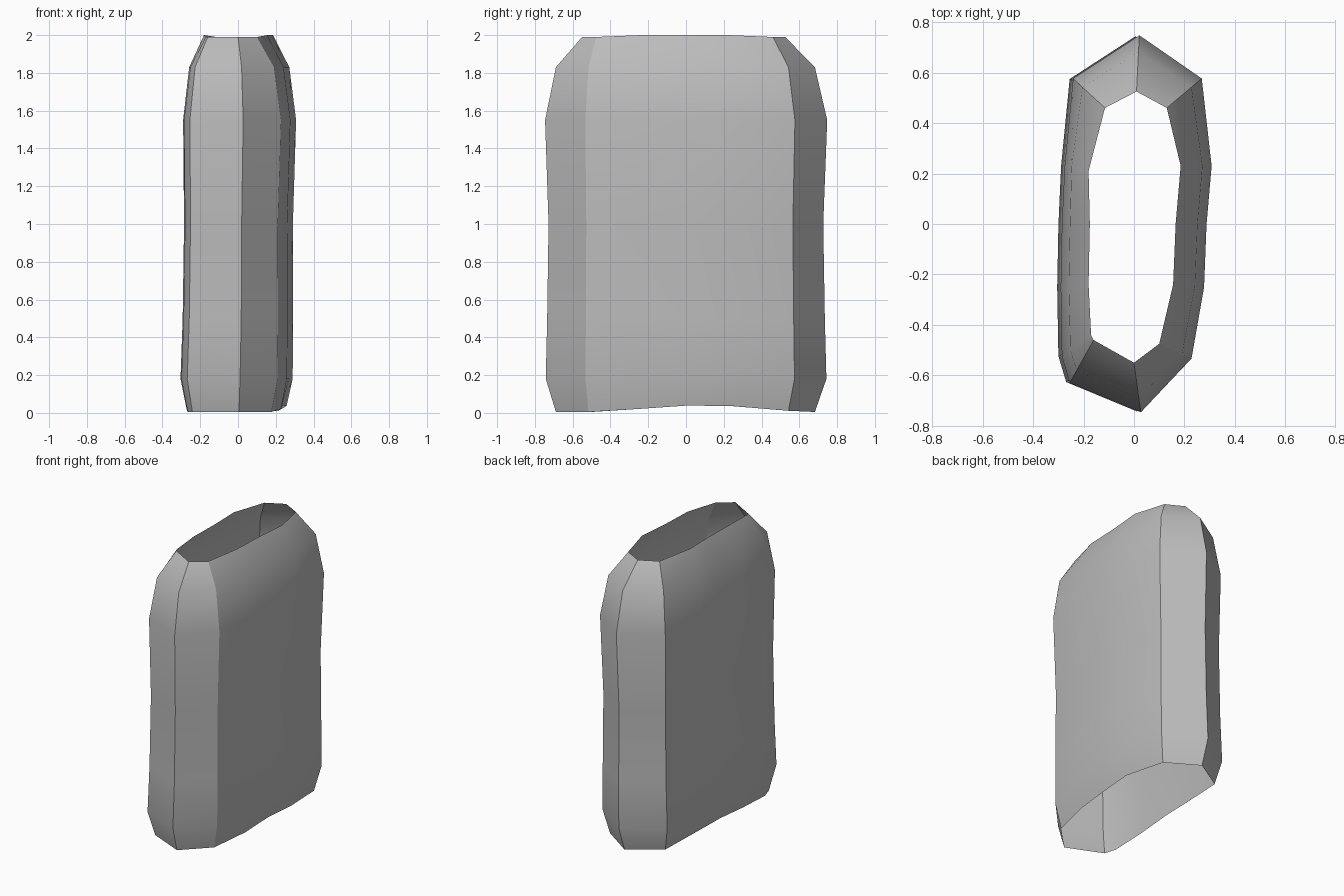
import bpy
import math

old_cube = bpy.data.objects.get("Cube")
if old_cube:
    bpy.data.objects.remove(old_cube, do_unlink=True)

# Single flat colour for the whole sleeve
grey = bpy.data.materials.new("plain_grey")
grey.use_nodes = True
colour = (0.5, 0.5, 0.5, 1)
grey.diffuse_color = colour
grey.node_tree.nodes["Principled BSDF"].inputs["Base Color"].default_value = colour

# Plan outlines, counter-clockwise from the front tip
body_outline = [(.02, -.735), (.215, -.53), (.265, -.25), (.275, 0), (.295, .23),
                (.255, .57), (.015, .735), (-.24, .57), (-.275, .23), (-.285, 0),
                (-.29, -.25), (-.285, -.52), (-.255, -.62)]
rim_outline = [(0, -.55), (.1, -.475), (.155, -.24), (.165, 0), (.185, .23),
               (.13, .46), (.01, .525), (-.115, .46), (-.18, .21), (-.175, 0),
               (-.18, -.24), (-.17, -.44), (-.16, -.46)]

# Each level: height, blend from body to rim outline, sideways lean
levels = [(0, .25, -.01), (.18, -.04, -.01), (.5, 0, -.003), (1, .04, 0),
          (1.55, -.06, .006), (1.83, .25, .004), (2, 1, 0)]


def hem_height(y):
    """Bottom edge arches gently between the two ends."""
    return .005 + .035 * max(0, math.cos(math.pi * (y - .1)))


def build_ring(height, blend, lean):
    ring = []
    for (bx, by), (rx, ry) in zip(body_outline, rim_outline):
        x = bx + (rx - bx) * blend + lean
        y = by + (ry - by) * blend
        z = height
        if height == 0:
            z = hem_height(y)
        elif blend == 1 and abs(y) > .4:
            z -= .01
        ring.append((x, y, z))
    return ring


# Open-ended sleeve lofted through the rings
verts = [point for level in levels for point in build_ring(*level)]
count = len(body_outline)
faces = []
for row in range(len(levels) - 1):
    for i in range(count):
        j = (i + 1) % count
        low, high = row * count, (row + 1) * count
        faces.append((low + i, low + j, high + j, high + i))

mesh = bpy.data.meshes.new("sleeve_shell")
mesh.from_pydata(verts, [], faces)
mesh.materials.append(grey)
sleeve = bpy.data.objects.new("sleeve_shell", mesh)
bpy.context.collection.objects.link(sleeve)

# Smooth walls with crisp corner creases
bpy.ops.object.select_all(action="DESELECT")
sleeve.select_set(True)
bpy.context.view_layer.objects.active = sleeve
bpy.ops.object.shade_smooth_by_angle(angle=math.radians(30))
